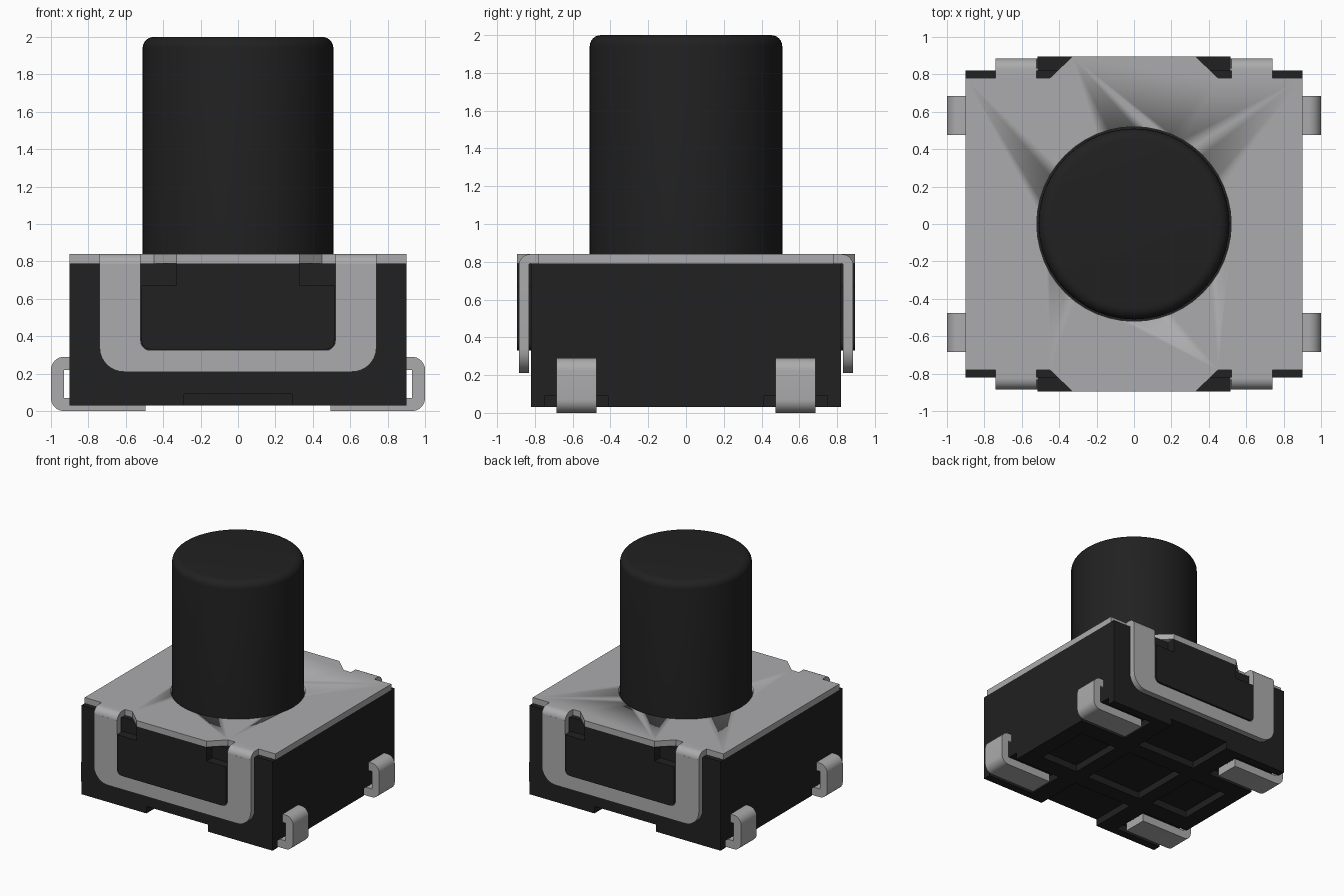
import bpy, bmesh, math

if "Cube" in bpy.data.objects:
    bpy.data.objects.remove(bpy.data.objects["Cube"])

def material(name, rgb):
    m = bpy.data.materials.new(name)
    m.diffuse_color = (*rgb, 1)
    m.use_nodes = True
    m.node_tree.nodes["Principled BSDF"].inputs["Base Color"].default_value = m.diffuse_color
    return m

BLACK = material("black plastic", (0.015, 0.015, 0.015))
METAL = material("grey metal", (0.41, 0.41, 0.42))

def finish(name, bm, mat, smooth=True):
    bmesh.ops.recalc_face_normals(bm, faces=bm.faces)
    me = bpy.data.meshes.new(name)
    bm.to_mesh(me)
    bm.free()
    ob = bpy.data.objects.new(name, me)
    bpy.context.collection.objects.link(ob)
    me.materials.append(mat)
    if smooth:
        bpy.ops.object.select_all(action='DESELECT')
        ob.select_set(True)
        bpy.context.view_layer.objects.active = ob
        bpy.ops.object.shade_smooth_by_angle(angle=math.radians(32))
    return ob

def extrude(name, pts, to3d, a, b, mat):
    """Extrude a 2D outline between a and b; to3d maps (u, v, depth) to space."""
    bm = bmesh.new()
    lo = [bm.verts.new(to3d(u, v, a)) for u, v in pts]
    hi = [bm.verts.new(to3d(u, v, b)) for u, v in pts]
    bm.faces.new(lo)
    bm.faces.new(hi)
    n = len(pts)
    for i in range(n):
        j = (i + 1) % n
        bm.faces.new((lo[i], lo[j], hi[j], hi[i]))
    return finish(name, bm, mat)

def arc(cx, cy, r, a0, a1, n=8):
    return [(cx + r * math.cos(math.radians(a0 + (a1 - a0) * i / n)),
             cy + r * math.sin(math.radians(a0 + (a1 - a0) * i / n))) for i in range(n + 1)]

def boxes(name, dims, mat):
    bm = bmesh.new()
    for x0, x1, y0, y1, z0, z1 in dims:
        r = bmesh.ops.create_cube(bm, size=1)
        for v in r['verts']:
            v.co = (x1 if v.co.x > 0 else x0, y1 if v.co.y > 0 else y0, z1 if v.co.z > 0 else z0)
    return finish(name, bm, mat, False)

def cut(ob, cutter):
    mod = ob.modifiers.new("cut", 'BOOLEAN')
    mod.operation = 'DIFFERENCE'
    mod.solver = 'EXACT'
    mod.object = cutter
    bpy.ops.object.select_all(action='DESELECT')
    bpy.context.view_layer.objects.active = ob
    ob.select_set(True)
    bpy.ops.object.modifier_apply(modifier=mod.name)
    bpy.data.objects.remove(cutter)

# housing with pockets in its underside
body = boxes("housing", [(-.9, .9, -.82, .82, .03, .79)], BLACK)
pockets = [(-.27, .27, -.26, .26, -.1, .09)]
for s in (-1, 1):
    pockets.append((-.29, .29, *sorted((s * .40, s * .95)), -.1, .09))
    pockets.append((*sorted((s * .40, s * .76)), -.25, .25, -.1, .09))
    for t in (-1, 1):
        pockets.append((*sorted((s * .45, s * .99)), *sorted((t * .41, t * .75)), -.1, .09))
cut(body, boxes("pocket_cutter", pockets, BLACK))

# top plate with tabs and a round hole for the button
half = [(.9, -.78), (.9, .78), (.45, .78), (.33, .895)]
outline = half + [(-.33, .895), (-.45, .78), (-.9, .78), (-.9, -.78),
                  (-.45, -.78), (-.33, -.895), (.33, -.895), (.45, -.78)]
plate = extrude("top_plate", outline, lambda u, v, d: (u, v, d), .79, .84, METAL)
hole = extrude("hole_cutter", arc(0, 0, .52, 0, 360, 48)[:-1],
               lambda u, v, d: (u, v, d), .7, .9, METAL)
cut(plate, hole)

# button with rounded rim
bm = bmesh.new()
prof = [(0, .70), (.51, .70)] + arc(.45, 1.94, .06, 0, 90, 6) + [(0, 2.0)]
vs = [bm.verts.new((r, 0, z)) for r, z in prof]
es = [bm.edges.new((vs[i], vs[i + 1])) for i in range(len(vs) - 1)]
bmesh.ops.spin(bm, geom=vs + es, cent=(0, 0, 0), axis=(0, 0, 1),
               angle=math.tau, steps=48, use_duplicate=False)
bmesh.ops.remove_doubles(bm, verts=bm.verts, dist=1e-4)
finish("button", bm, BLACK)

# front and back: latch block, U-shaped clip and its bends
u_shape = ([(.74, .785)] + arc(.61, .34, .13, 0, -90) + arc(-.61, .34, .13, -90, -180)
           + [(-.74, .785), (-.52, .785)] + arc(-.47, .375, .05, 180, 270)
           + arc(.47, .375, .05, 270, 360) + [(.52, .785)])
latch = ([(.33, .79), (.33, .67), (.515, .67)] + arc(.47, .375, .045, 0, -90)
         + arc(-.47, .375, .045, -90, -180) + [(-.515, .67), (-.33, .67), (-.33, .79)])
bend = ([(.77, .79), (.77, .84)] + arc(.825, .78, .06, 90, 0)
        + arc(.825, .78, .01, 0, 90, 3))
for side, s in (("front", -1), ("back", 1)):
    extrude(side + "_latch", latch, lambda u, v, d: (u, s * d, v), .80, .895, BLACK)
    extrude(side + "_clip", u_shape, lambda u, v, d: (u, s * d, v), .832, .885, METAL)
    for t in (-1, 1):
        extrude(side + "_clip_bend", bend, lambda u, v, d: (t * d, s * u, v), .52, .74, METAL)

# four curled solder feet
foot = ([(.495, 0)] + arc(.93, .07, .07, -90, 0) + arc(.93, .22, .07, 0, 90)
        + [(.88, .29), (.88, .22), (.93, .22), (.93, .07), (.495, .07)])
for s in (-1, 1):
    for t in (-1, 1):
        extrude("solder_foot", foot, lambda u, v, d: (s * u, t * d, v), .475, .685, METAL)
